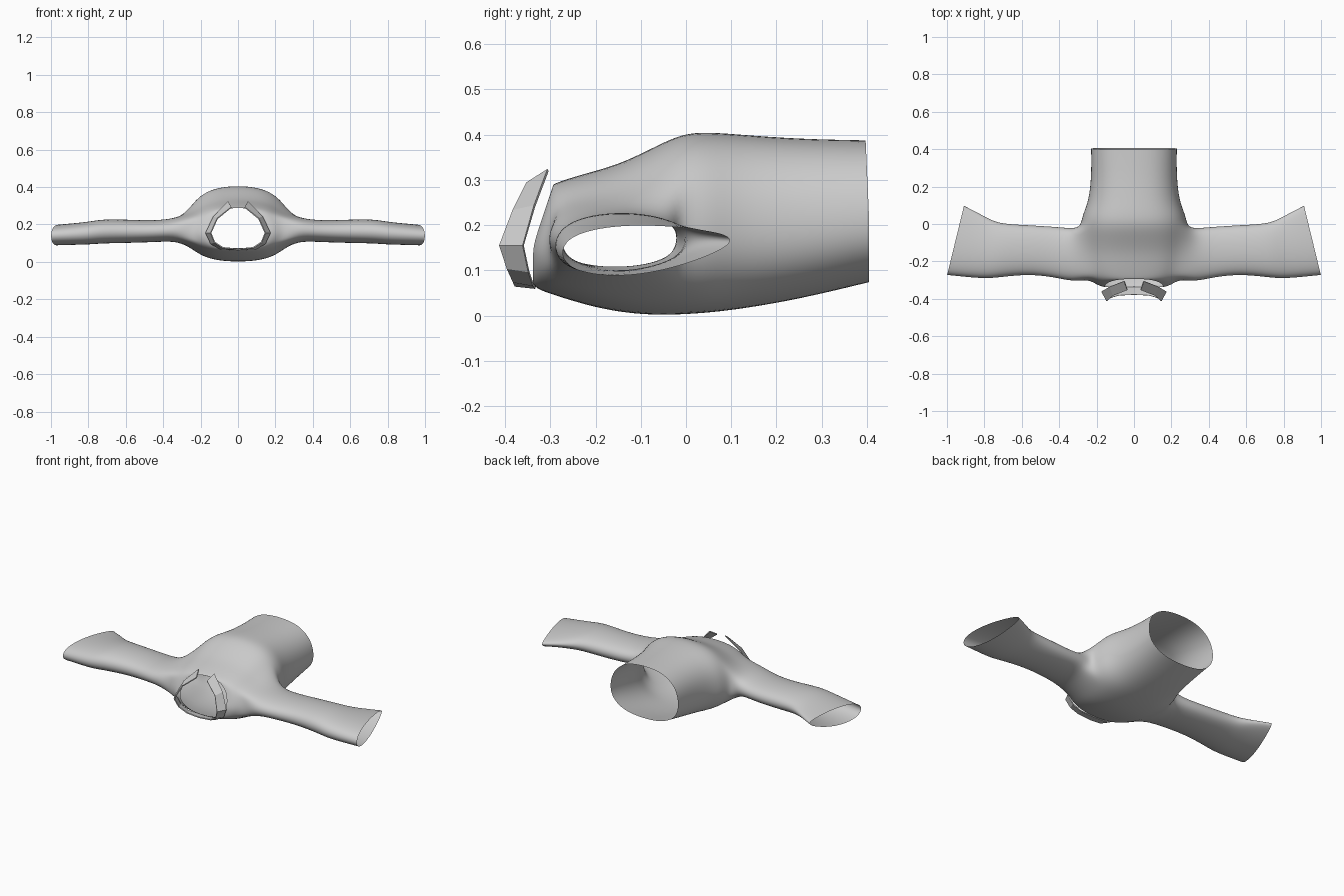
import bpy, bmesh
from math import sin, cos, pi, atan2

if "Cube" in bpy.data.objects:
    bpy.data.objects.remove(bpy.data.objects["Cube"])

N = 20  # torso segments
M = 16  # sleeve segments


def spow(v, e):
    return (abs(v) ** e) * (1 if v >= 0 else -1)


def finish(bm, name, subdiv):
    bmesh.ops.recalc_face_normals(bm, faces=bm.faces[:])
    me = bpy.data.meshes.new(name)
    bm.to_mesh(me)
    bm.free()
    ob = bpy.data.objects.new(name, me)
    bpy.context.collection.objects.link(ob)
    if subdiv:
        me.polygons.foreach_set("use_smooth", [True] * len(me.polygons))
        m = ob.modifiers.new("smooth", 'SUBSURF')
        m.levels = m.render_levels = subdiv
    return ob


def skin(bm, a, b):
    n = len(a)
    for j in range(n):
        bm.faces.new((a[j], a[(j + 1) % n], b[(j + 1) % n], b[j]))


bm = bmesh.new()

# torso rings from neck to hem: y, half width, z bottom, z widest, z top, lean of the top
torso = [
    (-.338, .158, .068, .155, .290, .045), (-.328, .200, .057, .155, .292, .035),
    (-.295, .245, .045, .160, .300, .02), (-.22, .268, .021, .160, .317, 0),
    (-.15, .275, .006, .162, .336, 0), (-.08, .282, -.001, .165, .370, 0),
    (-.01, .288, .000, .170, .406, 0), (.05, .278, .004, .180, .409, 0),
    (.12, .246, .012, .187, .403, 0), (.25, .230, .034, .197, .393, 0),
    (.405, .232, .072, .212, .390, -.008)]
rings = []
for y, w, zb, zm, zt, lean in torso:
    ring = []
    for j in range(N):
        a = 2 * pi * j / N
        s, c = spow(sin(a), .9), spow(cos(a), .8)
        h = zt - zm if s > 0 else zm - zb
        ring.append(bm.verts.new((w * c, y + lean * max(s, 0), zm + h * s)))
    rings.append(ring)

# torso surface, leaving a rectangular armhole on each side
holes = {0: set(), N // 2: set()}
for i in range(len(rings) - 1):
    for j in range(N):
        side = None
        for c in holes:
            if 2 <= i < 6 and (j - c) % N in (0, 1, N - 1, N - 2):
                side = c
        if side is None:
            k = (j + 1) % N
            bm.faces.new((rings[i][j], rings[i][k], rings[i + 1][k], rings[i + 1][j]))
for c in holes:
    for i in range(2, 7):
        for d in range(-2, 3):
            if i in (2, 6) or abs(d) == 2:
                holes[c].add(rings[i][(c + d) % N])

# sleeve stations: x front, x back, y front, y back, z bottom, z top, taper to the back
sleeve = [
    (.325, .32, -.312, -.022, .110, .238, 0), (.42, .42, -.288, -.012, .106, .222, 0),
    (.57, .57, -.270, -.003, .099, .226, .05), (.73, .71, -.290, .004, .094, .231, .15),
    (.80, .77, -.295, .028, .084, .219, .35), (.90, .83, -.287, .062, .080, .210, .5),
    (1.0, .908, -.277, .102, .077, .202, .55)]
for c, sx in ((0, 1), (N // 2, -1)):
    # order the armhole rim from its front point, going round under the arm
    mid = (-.153, .163)
    rim = sorted(holes[c], key=lambda v: atan2(v.co.z - mid[1], v.co.y - mid[0]))
    start = min(range(M), key=lambda i: abs(rim[i].co.z - .16) + (10 if rim[i].co.y > -.25 else 0))
    prev = rim[start:] + rim[:start]
    for xf, xb, yf, yb, zb, zt, tp in sleeve:
        ring = []
        for j in range(M):
            a = -pi + 2 * pi * j / M
            t = (1 + cos(a)) / 2
            z = (zb + zt) / 2 + (zt - zb) / 2 * spow(sin(a), .8) * (1 - tp * t * t) + .05 * tp * t * t
            ring.append(bm.verts.new((sx * (xf + (xb - xf) * t), yf + (yb - yf) * t, z)))
        skin(bm, prev, ring)
        prev = ring
finish(bm, "shirt_body_and_sleeves", 2)

# collar band, open at the top: free edge and seam edge of one half
free = [(.035, -.352, .292), (.11, -.382, .232), (.145, -.412, .155), (.125, -.395, .105), (.08, -.382, .076), (0, -.378, .067)]
seam = [(.052, -.305, .322), (.13, -.335, .242), (.172, -.360, .155), (.145, -.348, .098), (.095, -.338, .068), (0, -.333, .062)]


def both_sides(pts):
    return pts + [(-x, y, z) for x, y, z in reversed(pts[:-1])]


bm = bmesh.new()
e = [[bm.verts.new(p) for p in both_sides(s)] for s in (free, seam)]
for j in range(len(e[0]) - 1):
    bm.faces.new((e[0][j], e[0][j + 1], e[1][j + 1], e[1][j]))
collar = finish(bm, "collar", 0)
m = collar.modifiers.new("thickness", 'SOLIDIFY')
m.thickness = .006
m.offset = 0
